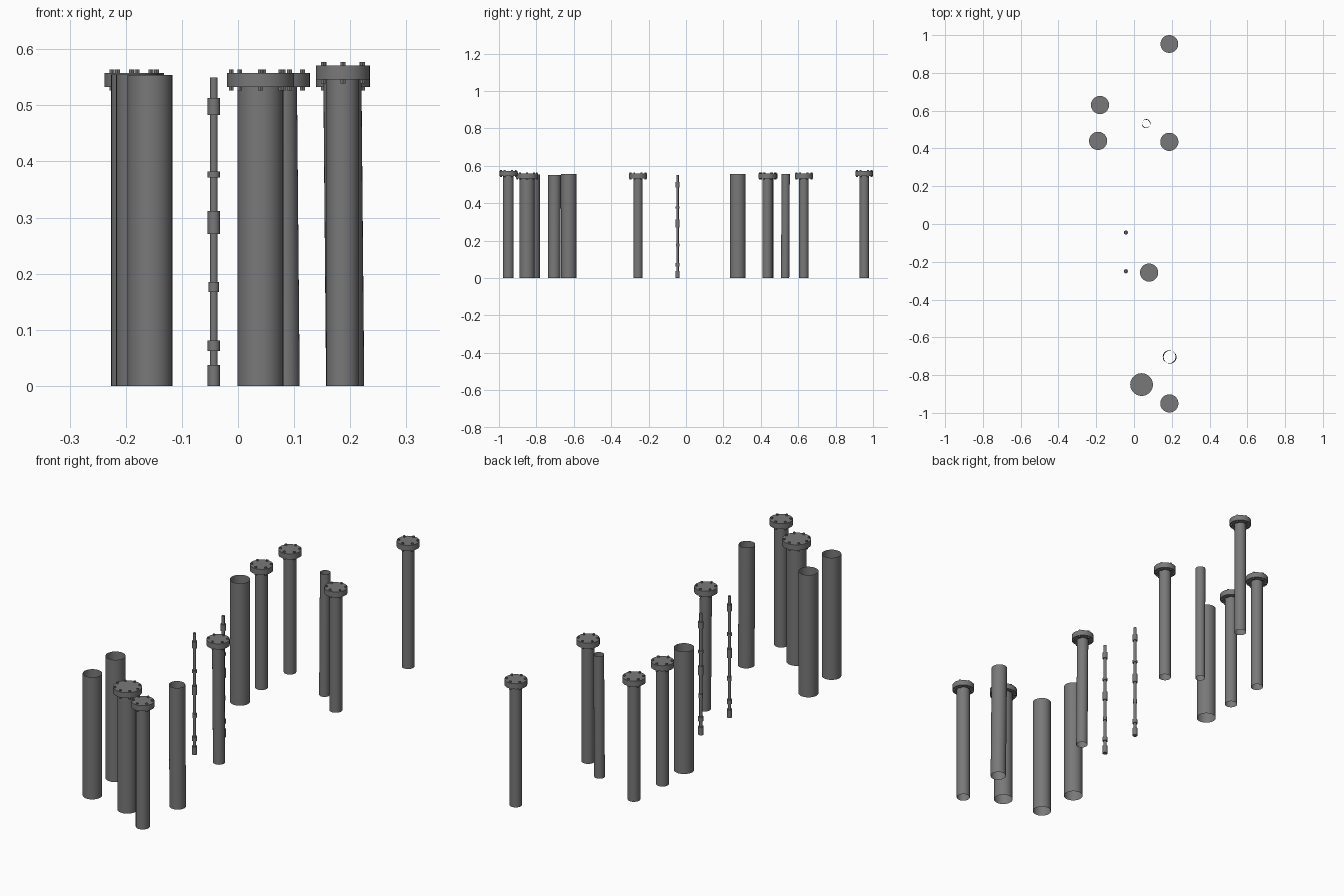
import bpy, bmesh, math
from mathutils import Matrix, Vector

old = bpy.data.objects.get("Cube")
if old:
    bpy.data.objects.remove(old, do_unlink=True)

GREY = (0.19, 0.19, 0.19, 1.0)
steel = bpy.data.materials.new("dark_grey_steel")
steel.use_nodes = True
steel.diffuse_color = GREY
steel.node_tree.nodes["Principled BSDF"].inputs["Base Color"].default_value = GREY


def finish(name, bm):
    """Turn a bmesh into a smooth shaded object with sharp rims."""
    mesh = bpy.data.meshes.new(name)
    bm.to_mesh(mesh)
    bm.free()
    mesh.materials.append(steel)
    obj = bpy.data.objects.new(name, mesh)
    bpy.context.collection.objects.link(obj)
    bpy.ops.object.select_all(action="DESELECT")
    obj.select_set(True)
    bpy.context.view_layer.objects.active = obj
    bpy.ops.object.shade_smooth_by_angle(angle=math.radians(35))
    return obj


def cylinder(bm, x, y, z0, z1, r, sides=32, caps=True, lean=(0, 0)):
    """Upright cylinder; lean shifts its foot sideways."""
    made = bmesh.ops.create_cone(
        bm, cap_ends=caps, segments=sides, radius1=r, radius2=r, depth=z1 - z0,
        matrix=Matrix.Translation((x, y, (z0 + z1) / 2)))
    middle = (z0 + z1) / 2
    for v in made["verts"]:
        if v.co.z < middle:
            v.co += Vector((lean[0], lean[1], 0))


def pipe(name, x, y, r, top, lean=(0, 0)):
    bm = bmesh.new()
    cylinder(bm, x, y, 0, top, r, caps=False, lean=lean)
    finish(name, bm)


def flange(name, x, y, r, top, bolts):
    """Blind flange disc with a ring of bolts through it."""
    bm = bmesh.new()
    cylinder(bm, x, y, top - 0.025, top, r, sides=40)
    finish(name + "_flange", bm)
    bm = bmesh.new()
    for i in range(bolts):
        a = math.tau * i / bolts + (math.pi / 6 if bolts == 6 else 0)
        bx, by = x + (r - 0.008) * math.cos(a), y + (r - 0.008) * math.sin(a)
        cylinder(bm, bx, by, top - 0.001, top + 0.006, 0.005, sides=6)
        cylinder(bm, bx, by, top - 0.032, top - 0.024, 0.005, sides=6)
    finish(name + "_bolts", bm)


# Capped pipes: x, y, pipe radius, flange radius, flange top, bolts, lean
capped = {
    "front_casing": (0.187, -0.95, 0.029, 0.048, 0.571, 6, (0, 0)),
    "large_casing": (0.04, -0.85, 0.041, 0.06, 0.558, 8, (0, 0)),
    "middle_casing": (0.08, -0.257, 0.025, 0.048, 0.558, 6, (0.005, 0)),
    "left_casing": (0.187, 0.435, 0.027, 0.048, 0.558, 6, (0, 0)),
    "right_casing": (-0.19, 0.44, 0.027, 0.048, 0.558, 6, (0, 0)),
    "right_rear_casing": (-0.18, 0.63, 0.026, 0.048, 0.558, 6, (0, 0)),
    "rear_casing": (0.187, 0.953, 0.026, 0.047, 0.571, 6, (0, 0)),
}
for name, (x, y, r, disc, top, bolts, lean) in capped.items():
    pipe(name, x, y, r, top - 0.01, lean)
    flange(name, x, y, disc, top, bolts)

# Open pipes
pipe("open_pipe_front", -0.157, -0.82, 0.04, 0.554)
pipe("open_pipe_second", -0.176, -0.627, 0.041, 0.555)
pipe("open_pipe_rear", -0.184, 0.277, 0.042, 0.555)
pipe("open_pipe_left", 0.186, -0.703, 0.034, 0.55, (0.005, -0.002))
pipe("open_pipe_narrow", 0.065, 0.533, 0.022, 0.555, (-0.002, -0.003))

# Slim rods with coupling collars: bottom, top, radius
collars = [(0, 0.037, 0.011), (0.062, 0.081, 0.011), (0.167, 0.185, 0.0095),
           (0.271, 0.312, 0.011), (0.371, 0.382, 0.011), (0.483, 0.513, 0.011)]
for name, y in (("front_rod", -0.25), ("rear_rod", -0.045)):
    bm = bmesh.new()
    cylinder(bm, -0.043, y, 0, 0.55, 0.0067, sides=24)
    finish(name, bm)
    bm = bmesh.new()
    for z0, z1, r in collars:
        cylinder(bm, -0.043, y, z0, z1, r, sides=24)
    finish(name + "_collars", bm)
